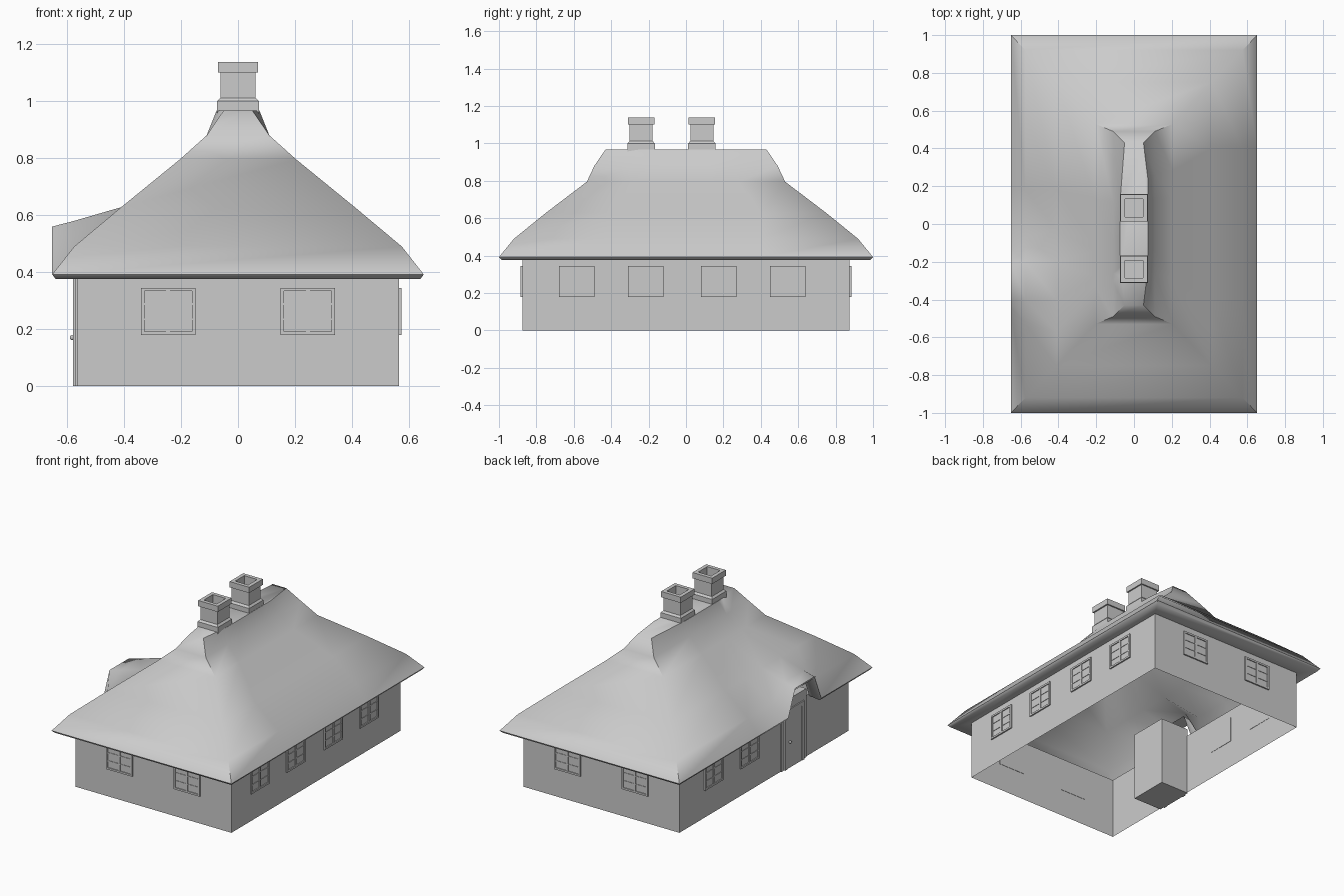
import bpy, bmesh, math
from mathutils import Matrix

if "Cube" in bpy.data.objects:
    bpy.data.objects.remove(bpy.data.objects["Cube"])

WX, WY = 0.565, 0.875


def make_object(name, bm):
    bmesh.ops.recalc_face_normals(bm, faces=bm.faces)
    me = bpy.data.meshes.new(name)
    bm.to_mesh(me)
    bm.free()
    ob = bpy.data.objects.new(name, me)
    bpy.context.collection.objects.link(ob)
    return ob


def loft(name, loops, cap_first=False, cap_last=False):
    bm = bmesh.new()
    rings = [[bm.verts.new(p) for p in loop] for loop in loops]
    n = len(rings[0])
    for a, b in zip(rings, rings[1:]):
        for i in range(n):
            j = (i + 1) % n
            bm.faces.new((a[i], a[j], b[j], b[i]))
    if cap_first:
        bm.faces.new(rings[0])
    if cap_last:
        bm.faces.new(rings[-1])
    return make_object(name, bm)


def add_box(bm, x0, x1, y0, y1, z0, z1):
    m = Matrix.Translation(((x0 + x1) / 2, (y0 + y1) / 2, (z0 + z1) / 2))
    m = m @ Matrix.Diagonal((x1 - x0, y1 - y0, z1 - z0, 1))
    bmesh.ops.create_cube(bm, size=1, matrix=m)


def rect(hx, hy, z, cy=0):
    return [(-hx, cy - hy, z), (hx, cy - hy, z), (hx, cy + hy, z), (-hx, cy + hy, z)]


# Walls: open shell
loft("walls", [rect(WX, WY, 0), rect(WX, WY, 0.40)])


# Hipped roof, with a flat-topped dormer raised out of its left side
def roof_ring(hx, hy, z, lift=None, spread=0, widen=0):
    k = min(1, hy / 0.75)
    ys = [0.18, -0.13 + spread, -0.2, -0.4, -0.47 - spread]
    ys = [y * k for y in ys]
    left = [(-hx, hy, z)]
    for i, y in enumerate(ys):
        up = lift if lift and i in (2, 3) else z
        left.append((-hx - widen, y, up))
    left.append((-hx, -hy, z))
    right = [(hx, -hy, z)] + [(hx + widen, y * k, z) for y in (-0.4, -0.2, 0, 0.2, 0.4)]
    return left + right + [(hx, hy, z)]


roof = loft("roof", [
    roof_ring(0.565, 0.875, 0.385, 0.555),
    roof_ring(0.64, 0.985, 0.376, 0.54),
    roof_ring(0.652, 1.0, 0.392, 0.56),
    roof_ring(0.575, 0.92, 0.49, 0.58, 0.06),
    roof_ring(0.41, 0.75, 0.628, None, 0.1),
    roof_ring(0.205, 0.53, 0.795),
    roof_ring(0.11, 0.49, 0.88),
    roof_ring(0.05, 0.43, 0.968, widen=0.025),
], cap_last=True)
bpy.context.view_layer.objects.active = roof
roof.select_set(True)
bpy.ops.object.shade_smooth_by_angle(angle=math.radians(60))

# Chimneys: stepped stack with a hollow flue
for label, cy in (("back", 0.085), ("front", -0.24)):
    profile = [(0.073, 0.93), (0.073, 1.0), (0.062, 1.012), (0.062, 1.1), (0.071, 1.1),
               (0.071, 1.138), (0.047, 1.138), (0.047, 1.03)]
    loft("chimney_" + label, [rect(r, r, z, cy) for r, z in profile], True, True)


# Windows: pane, frame and glazing bars, built facing -y then turned
def window(name, pos, wall_dist, turn):
    bm = bmesh.new()
    w, z0, z1, t = 0.095, 0.18, 0.345, 0.012
    add_box(bm, -w, w, -0.003, 0.002, z0, z1)
    for s in (-1, 1):
        a, b = sorted((s * w, s * (w - t)))
        add_box(bm, a, b, -0.009, 0.002, z0, z1)
    for z in (z0, z1 - t):
        add_box(bm, -w + t, w - t, -0.009, 0.002, z, z + t)
    add_box(bm, -0.007, 0.007, -0.008, 0.002, z0 + t, z1 - t)
    for z in (0.235, 0.288):
        add_box(bm, -w + t, w - t, -0.006, 0.002, z - 0.003, z + 0.003)
    ob = make_object(name, bm)
    ob.matrix_world = Matrix.Rotation(turn, 4, "Z") @ Matrix.Translation((pos, -wall_dist, 0))


for i, x in enumerate((-0.245, 0.245)):
    window(f"front_window_{i}", x, WY, 0)
    window(f"back_window_{i}", x, WY, math.pi)
for i, y in enumerate((-0.585, -0.215, 0.175, 0.545)):
    window(f"right_window_{i}", y, WX, math.pi / 2)
for i, y in enumerate((0.155, 0.525)):
    window(f"left_window_{i}", -y, WX, -math.pi / 2)

# Entrance block under the dormer
bm = bmesh.new()
add_box(bm, -0.572, -0.365, -0.43, -0.17, 0, 0.45)
make_object("entrance_block", bm)

# Door with frame and knob
bm = bmesh.new()
add_box(bm, -0.576, -0.57, -0.375, -0.225, 0, 0.36)
for y in (-0.4, -0.225):
    add_box(bm, -0.58, -0.57, y, y + 0.025, 0, 0.385)
add_box(bm, -0.58, -0.57, -0.375, -0.225, 0.36, 0.385)
make_object("door", bm)
bm = bmesh.new()
bmesh.ops.create_uvsphere(bm, u_segments=10, v_segments=6, radius=0.009,
                          matrix=Matrix.Translation((-0.582, -0.25, 0.17)))
make_object("door_knob", bm)
